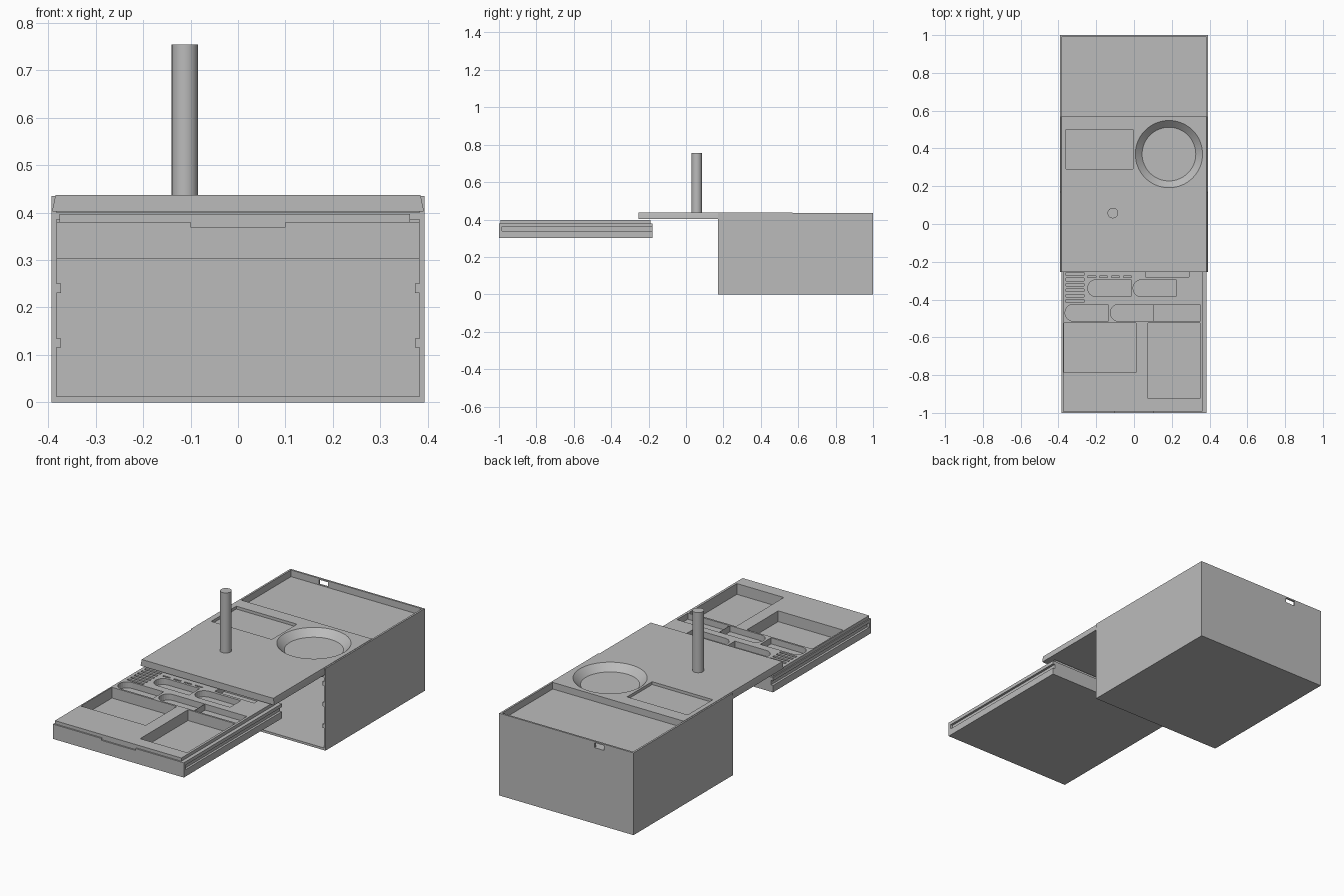
import bpy, bmesh, math
from mathutils import Vector

old = bpy.data.objects.get("Cube")
if old:
    bpy.data.objects.remove(old, do_unlink=True)

grey = bpy.data.materials.new("plain grey")
grey.use_nodes = True
grey.diffuse_color = (0.5, 0.5, 0.5, 1)
bsdf = next(n for n in grey.node_tree.nodes if n.type == 'BSDF_PRINCIPLED')
bsdf.inputs["Base Color"].default_value = grey.diffuse_color
bsdf.inputs["Roughness"].default_value = 0.7


def finish(name, bm):
    bmesh.ops.recalc_face_normals(bm, faces=bm.faces)
    me = bpy.data.meshes.new(name)
    bm.to_mesh(me)
    bm.free()
    me.materials.append(grey)
    ob = bpy.data.objects.new(name, me)
    bpy.context.collection.objects.link(ob)
    return ob


def prism(name, points, move):
    """Extrude a closed loop of 3D points along a vector."""
    bm = bmesh.new()
    face = bm.faces.new([bm.verts.new(p) for p in points])
    ext = bmesh.ops.extrude_face_region(bm, geom=[face], use_keep_orig=True)
    moved = [g for g in ext["geom"] if isinstance(g, bmesh.types.BMVert)]
    bmesh.ops.translate(bm, verts=moved, vec=Vector(move))
    return finish(name, bm)


def block(name, x, y, z):
    pts = [(x[0], y[0], z[0]), (x[1], y[0], z[0]), (x[1], y[1], z[0]), (x[0], y[1], z[0])]
    return prism(name, pts, (0, 0, z[1] - z[0]))


def cone(name, centre, z, r, sides):
    bm = bmesh.new()
    bmesh.ops.create_cone(bm, cap_ends=True, segments=sides, radius1=r[0],
                          radius2=r[1], depth=z[1] - z[0])
    bmesh.ops.translate(bm, verts=bm.verts, vec=(*centre, (z[0] + z[1]) / 2))
    return finish(name, bm)


def select(ob):
    bpy.ops.object.select_all(action='DESELECT')
    ob.select_set(True)
    bpy.context.view_layer.objects.active = ob


def cut(target, cutter):
    cutter.hide_render = True
    mod = target.modifiers.new("cut", 'BOOLEAN')
    mod.operation = 'DIFFERENCE'
    mod.solver = 'EXACT'
    mod.object = cutter
    select(target)
    bpy.ops.object.modifier_apply(modifier=mod.name)
    bpy.data.objects.remove(cutter, do_unlink=True)


def round_pocket(x0, x1, y0, y1, z):
    """Cutter with a rounded left end."""
    r = (y1 - y0) / 2
    pts = [(x1, y0, z), (x1, y1, z)]
    for i in range(13):
        a = math.pi / 2 + math.pi * i / 12
        pts.append((x0 + r + r * math.cos(a), y0 + r + r * math.sin(a), z))
    return prism("cutter", pts, (0, 0, 0.1))


# Case: open front, shallow recess on top, small slot in the back wall
case = block("case", (-0.393, 0.393), (0.17, 1), (0, 0.435))
inner = (-0.383, 0.383)
cut(case, block("cutter", inner, (0.1, 0.99), (0.012, 0.385)))
cut(case, block("cutter", inner, (0.1, 0.99), (0.4, 0.5)))
cut(case, block("cutter", (-0.22, -0.165), (0.97, 1.1), (0.402, 0.428)))

# Drawer rails on the inner walls
for side, s in (("left", 1), ("right", -1)):
    for level, z in (("lower", 0.115), ("middle", 0.23), ("upper", 0.34)):
        block(f"{level}_{side}_rail", sorted((s * 0.373, s * 0.385)), (0.172, 0.988), (z, z + 0.02))

# Sliding top with bevelled sides, bowl opening and shallow panel
profile = [(-0.391, 0.402), (0.391, 0.402), (0.391, 0.408), (0.385, 0.437),
           (-0.385, 0.437), (-0.391, 0.408)]
top = prism("sliding_top", [(x, -0.255, z) for x, z in profile], (0, 0.825, 0))
cut(top, cone("cutter", (0.185, 0.37), (0.401, 0.438), (0.141, 0.179), 64))
cut(top, block("cutter", (-0.36, -0.005), (0.29, 0.5), (0.422, 0.5)))
select(top)
bpy.ops.object.shade_smooth_by_angle()

# Post
post = cone("post", (-0.112, 0.058), (0.43, 0.755), (0.028, 0.028), 24)
select(post)
bpy.ops.object.shade_smooth_by_angle()

# Tray: base with side grooves and a finger dip in the front lip
base = block("tray_base", (-0.383, 0.383), (-1, -0.18), (0.302, 0.38))
for s in (1, -1):
    cut(base, block("cutter", sorted((s * 0.371, s * 0.4)), (-0.985, -0.1), (0.338, 0.362)))
cut(base, block("cutter", (-0.1, 0.1), (-1.1, -0.992), (0.37, 0.5)))

# Tray insert with pockets that reach down into the base
insert = block("tray_insert", (-0.377, 0.363), (-0.992, -0.19), (0.38, 0.397))
for x, y, floor in (((-0.37, 0.01), (-0.785, -0.525), 0.34),
                    ((0.075, 0.35), (-0.925, -0.525), 0.34),
                    ((0.105, 0.35), (-0.515, -0.425), 0.365),
                    ((0.06, 0.29), (-0.28, -0.2), 0.365)):
    for part in (insert, base):
        cut(part, block("cutter", x, y, (floor, 0.5)))
for x, y in ((-0.365, -0.515), (-0.125, -0.515), (-0.245, -0.385), (-0.005, -0.385)):
    for part in (insert, base):
        cut(part, round_pocket(x, x + 0.228, y, y + 0.09, 0.365))

# Narrow slots
for i in range(6):
    y = -0.265 - 0.0285 * i
    cut(insert, block("cutter", (-0.36, -0.265), (y - 0.007, y + 0.007), (0.37, 0.5)))
for i in range(4):
    x = -0.245 + 0.063 * i
    cut(insert, block("cutter", (x, x + 0.043), (-0.282, -0.274), (0.37, 0.5)))
